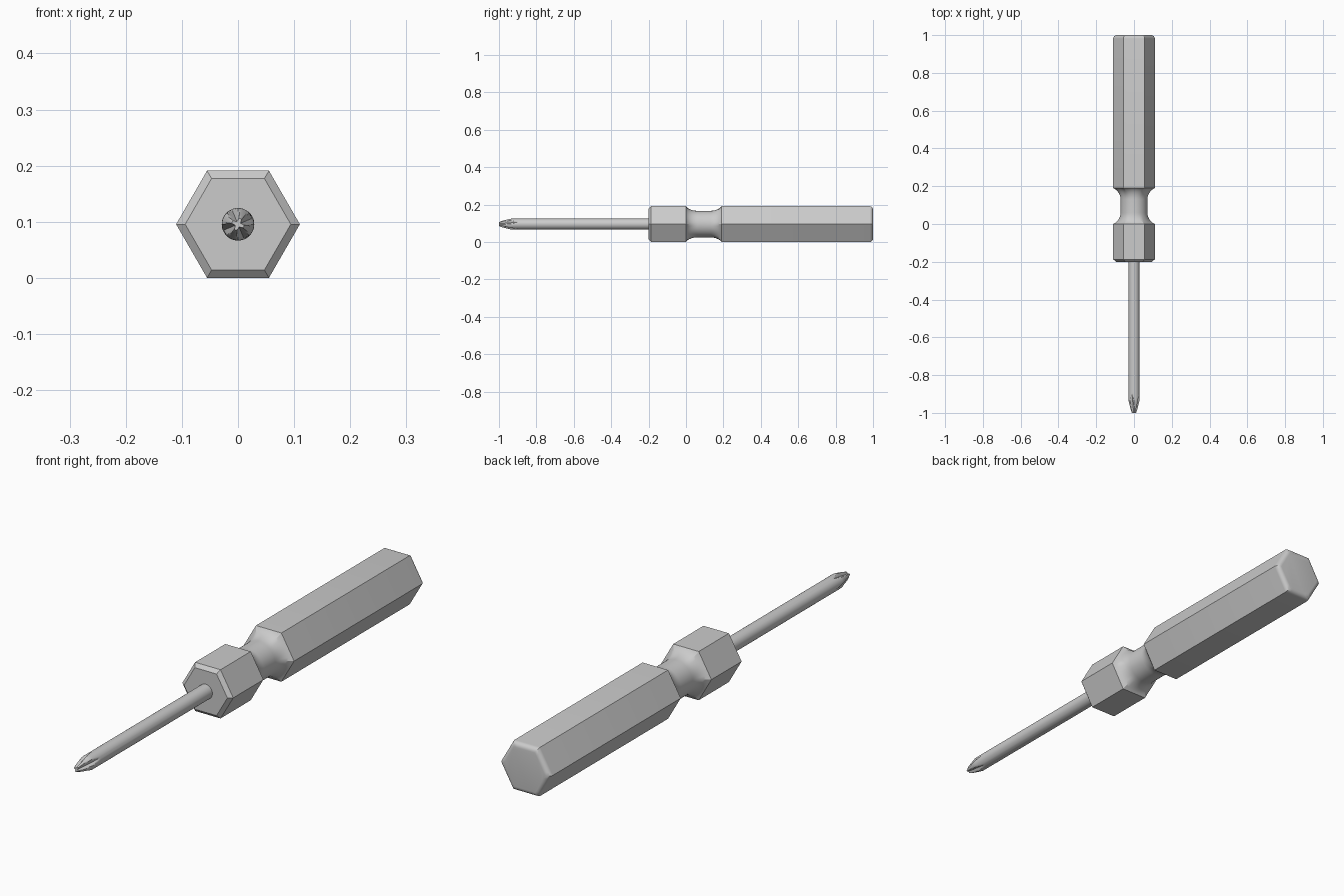
import bpy, bmesh
from math import sin, cos, pi, radians

if "Cube" in bpy.data.objects:
    bpy.data.objects.remove(bpy.data.objects["Cube"])

ZC = 0.0955      # height of the tool axis
N = 48           # points per ring


def loft(name, rings, angle):
    """Skin a list of (y, radius_function) rings along the y axis, with end caps."""
    bm = bmesh.new()
    loops = []
    for y, radius in rings:
        loops.append([bm.verts.new((radius(a) * cos(a), y, ZC + radius(a) * sin(a)))
                      for a in (2 * pi * i / N for i in range(N))])
    for p, q in zip(loops, loops[1:]):
        for i in range(N):
            j = (i + 1) % N
            bm.faces.new((p[i], p[j], q[j], q[i]))
    bm.faces.new(loops[0])
    bm.faces.new(loops[-1])
    bmesh.ops.recalc_face_normals(bm, faces=bm.faces)
    mesh = bpy.data.meshes.new(name)
    bm.to_mesh(mesh)
    bm.free()
    ob = bpy.data.objects.new(name, mesh)
    bpy.context.collection.objects.link(ob)
    bpy.context.view_layer.objects.active = ob
    ob.select_set(True)
    bpy.ops.object.shade_smooth_by_angle(angle=radians(angle))
    ob.select_set(False)
    return ob


def hexagon(apothem):
    return lambda a: apothem / cos(a % (pi / 3) - pi / 6)


def neck(t):
    """Blend from the hexagon (t=0) to the round waist (t=1)."""
    h = hexagon(ZC)
    return lambda a: h(a) * (1 - t) + 0.071 * t


# Handle: chamfered collar, waisted round neck, long grip with rounded end
rings = [(-0.2, hexagon(0.0815)), (-0.187, hexagon(ZC)), (0.0, hexagon(ZC))]
steps = 8
curve = []
for i in range(1, steps + 1):
    a = radians(25 + 65 * i / steps)
    t = (sin(a) - sin(radians(25))) / (1 - sin(radians(25)))
    curve.append((0.06 * (cos(radians(25)) - cos(a)) / cos(radians(25)), t))
rings += [(d, neck(t)) for d, t in curve]
rings += [(0.19 - d, neck(t)) for d, t in reversed(curve)]
rings.append((0.19, hexagon(ZC)))
R = 0.018
for i in range(6):
    a = pi / 2 * i / 5
    rings.append((1 - R + R * sin(a), hexagon(ZC - R * (1 - cos(a)))))
loft("handle", rings, 30)


# Shaft with a tapered cross-point tip: four V grooves deepen towards the end
def tip(y):
    s = (y + 1) / 0.11
    outer = min(0.029, 0.011 + 0.018 * min(1, (y + 1) / 0.065) ** 0.8)
    depth = 0.005 + 0.024 * s

    def radius(a):
        phi = (a - radians(22.5) + pi / 4) % (pi / 2) - pi / 4
        k = cos(phi) - 0.75 * abs(sin(phi))
        return min(outer, depth / k)
    return radius


shaft = [(-1 + 0.11 * i / 14, tip(-1 + 0.11 * i / 14)) for i in range(15)]
shaft.append((-0.19, lambda a: 0.029))
loft("shaft", shaft, 30)
